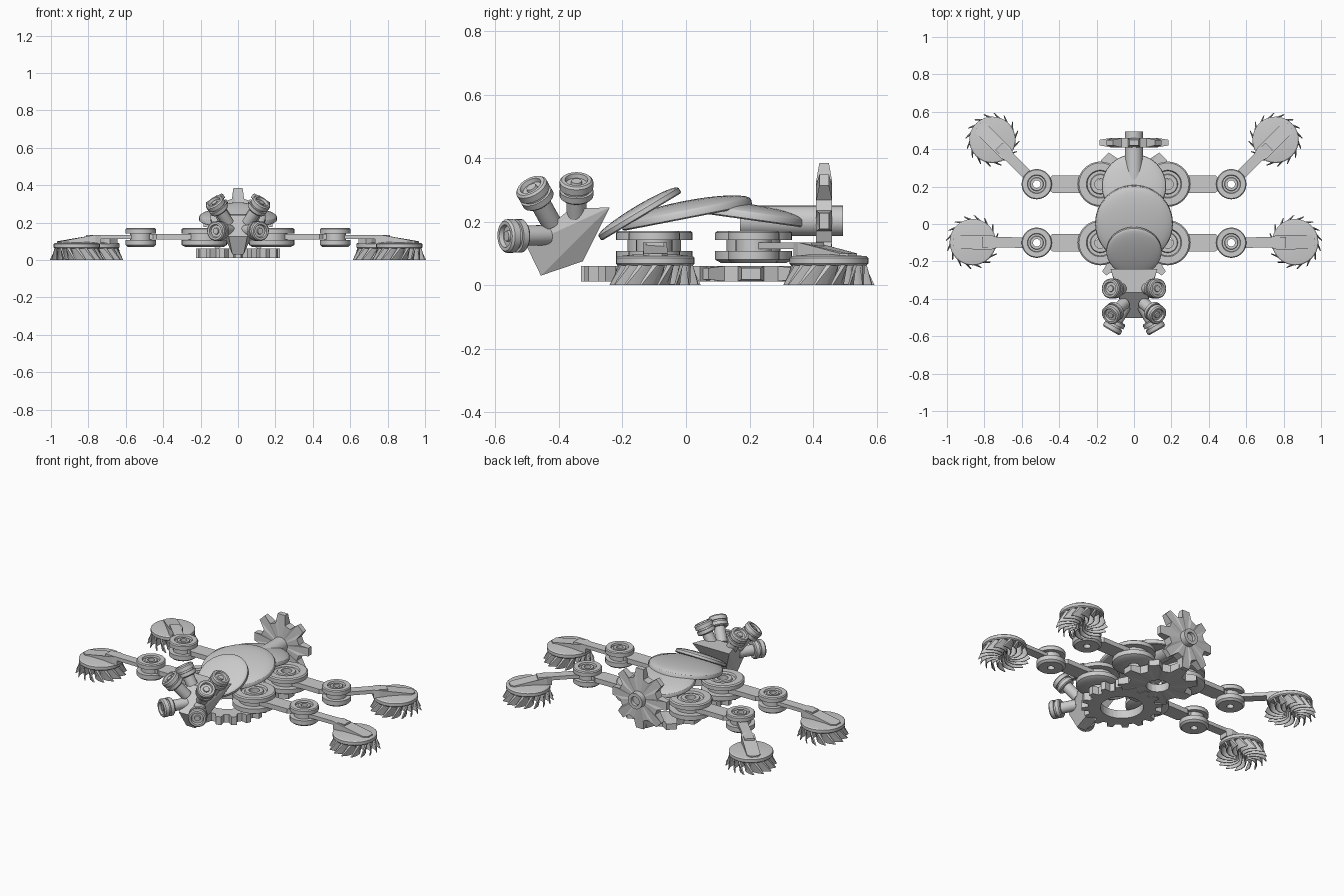
import bpy, bmesh, math
from mathutils import Matrix, Vector

cube = bpy.data.objects.get("Cube")
if cube:
    bpy.data.objects.remove(cube, do_unlink=True)

grey = bpy.data.materials.new("light_grey")
grey.use_nodes = True
GREY = (0.6, 0.6, 0.6, 1)
grey.diffuse_color = GREY
grey.node_tree.nodes["Principled BSDF"].inputs["Base Color"].default_value = GREY


def finish(name, bm, matrix=Matrix(), smooth=True):
    bmesh.ops.transform(bm, matrix=matrix, verts=bm.verts)
    bmesh.ops.recalc_face_normals(bm, faces=bm.faces)
    mesh = bpy.data.meshes.new(name)
    bm.to_mesh(mesh)
    bm.free()
    mesh.materials.append(grey)
    obj = bpy.data.objects.new(name, mesh)
    bpy.context.collection.objects.link(obj)
    if smooth:
        bpy.ops.object.select_all(action='DESELECT')
        obj.select_set(True)
        bpy.context.view_layer.objects.active = obj
        bpy.ops.object.shade_smooth_by_angle(angle=math.radians(30))
    return obj


def lathe(name, profile, matrix, closed=False, steps=32):
    """Spin (radius, height) points round the local z axis."""
    bm = bmesh.new()
    verts = [bm.verts.new((r, 0, z)) for r, z in profile]
    pairs = list(zip(verts, verts[1:]))
    if closed:
        pairs.append((verts[-1], verts[0]))
    edges = [bm.edges.new(p) for p in pairs]
    bmesh.ops.spin(bm, geom=verts + edges, axis=(0, 0, 1), cent=(0, 0, 0),
                   angle=math.tau, steps=steps, use_merge=True)
    bmesh.ops.remove_doubles(bm, verts=bm.verts, dist=1e-5)
    return finish(name, bm, matrix)


def prism(name, outline, z0, z1, matrix=Matrix()):
    bm = bmesh.new()
    face = bm.faces.new([bm.verts.new((x, y, z0)) for x, y in outline])
    ext = bmesh.ops.extrude_face_region(bm, geom=[face])["geom"]
    for v in ext:
        if isinstance(v, bmesh.types.BMVert):
            v.co.z = z1
    return finish(name, bm, matrix, False)


def gear(name, teeth, root, tip, hole, thick, matrix, taper=0.0):
    """Ring with tapered teeth, made of loops that share one angular layout."""
    bm = bmesh.new()
    loops = [[], [], [], []]
    for i in range(teeth):
        for frac, is_tip in ((-0.32, 0), (-0.17, 1), (0.17, 1), (0.32, 0)):
            a = math.tau * (i + frac) / teeth
            c, s = math.cos(a), math.sin(a)
            r, h = (tip, thick / 2 - taper) if is_tip else (root, thick / 2)
            for loop, rad, z in zip(loops, (hole, r, r, hole),
                                    (thick / 2, h, -h, -thick / 2)):
                loop.append(bm.verts.new((rad * c, rad * s, z)))
    n = teeth * 4
    for k in range(4):
        a, b = loops[k], loops[(k + 1) % 4]
        for i in range(n):
            j = (i + 1) % n
            bm.faces.new((a[i], a[j], b[j], b[i]))
    return finish(name, bm, matrix, False)


def at(x, y, z):
    return Matrix.Translation((x, y, z))


def aim(pos, direction):
    return at(*pos) @ Vector(direction).to_track_quat('Z', 'Y').to_matrix().to_4x4()


def joint(name, x, y, r, hole):
    """Two stacked discs with a waist and a raised ring on top."""
    profile = [(hole, 0.07), (r * 0.85, 0.07), (r, 0.08), (r, 0.107), (r * 0.7, 0.107),
               (r * 0.7, 0.142), (r, 0.142), (r, 0.165), (r * 0.94, 0.171),
               (r * 0.62, 0.171), (r * 0.58, 0.16), (r * 0.45, 0.16),
               (r * 0.42, 0.168), (hole, 0.168)]
    lathe(name, profile, at(x, y, 0), closed=True)


def foot_blades(name, x, y, side):
    """Swirl of thin curved claws below the foot disc."""
    bm = bmesh.new()
    count, steps = 16, 5
    for i in range(count):
        top, low = [], []
        for k in range(steps + 1):
            t = k / steps
            a = math.tau * i / count - 0.45 * t * t
            r = 0.03 + 0.088 * t
            rl = 0.03 + 0.114 * t
            al = a - 0.30 * t
            w = 0.20 * (1 - 0.3 * t)
            top.append([bm.verts.new((r * math.cos(a + d), r * math.sin(a + d), 0.067))
                        for d in (0, w)])
            low.append([bm.verts.new((rl * math.cos(al + d), rl * math.sin(al + d), 0.002 * (1 - t)))
                        for d in (0, 0.05)])
        for k in range(steps):
            p, q, u, v = top[k], top[k + 1], low[k], low[k + 1]
            for f in ((p[0], q[0], v[0], u[0]), (p[1], u[1], v[1], q[1]),
                      (p[0], p[1], q[1], q[0]), (u[0], v[0], v[1], u[1])):
                bm.faces.new(f)
        for k in (0, steps):
            bm.faces.new((top[k][0], top[k][1], low[k][1], low[k][0]))
    finish(name, bm, at(x, y, 0) @ Matrix.Diagonal((side, 1, 1, 1)))


# Legs
for side, side_name in ((1, "left"), (-1, "right")):
    for end, jy, fx, fy in (("front", -0.1, 0.862, -0.097), ("back", 0.213, 0.757, 0.45)):
        tag = f"{side_name}_{end}"
        knee = Vector((side * 0.52, jy, 0))
        foot = Vector((side * fx, fy, 0))
        joint(f"{tag}_shoulder", side * 0.18, jy, 0.121, 0.03)
        joint(f"{tag}_knee", knee.x, jy, 0.081, 0.02)
        half = [(0.07, 0.047), (0.255, 0.047), (0.275, 0.03), (0.30, 0.03)]
        outline = half + [(u, -v) for u, v in reversed(half)]
        turn = 0 if side > 0 else math.pi
        prism(f"{tag}_upper_arm", outline, 0.11, 0.139,
              at(side * 0.18, jy, 0) @ Matrix.Rotation(turn, 4, 'Z'))
        # Lower arm and the sloped pad at its end
        d = foot - knee
        length = d.length
        frame = at(*knee) @ Matrix.Rotation(math.atan2(d.y, d.x), 4, 'Z')
        prism(f"{tag}_lower_arm", [(0.04, -0.028), (length - 0.05, -0.028),
                                   (length - 0.05, 0.028), (0.04, 0.028)], 0.113, 0.135, frame)
        pad = prism(f"{tag}_pad", [(-0.13, -0.028), (-0.1, -0.038), (0.085, -0.038), (0.105, -0.02),
                                   (0.105, 0.02), (0.085, 0.038), (-0.1, 0.038), (-0.13, 0.028)],
                    0.085, 0.135, frame @ at(length, 0, 0))
        for v in pad.data.vertices:
            if v.co.z > 0.1 and (v.co - foot).dot(d) > 0:
                v.co.z = 0.1
        lathe(f"{tag}_foot_disc", [(0, 0.062), (0.118, 0.062), (0.124, 0.068), (0.124, 0.086),
                                   (0.118, 0.091), (0.06, 0.097), (0, 0.097)], at(foot.x, fy, 0))
        foot_blades(f"{tag}_foot_blades", foot.x, fy, side)

# Gears and tail axle
gear("front_ground_gear", 16, 0.19, 0.226, 0.12, 0.05, at(0, -0.105, 0.036))
gear("back_ground_gear", 8, 0.165, 0.222, 0.065, 0.048, at(0, 0.205, 0.036), 0.006)
tail = at(0, 0.435, 0.202) @ Matrix.Rotation(math.pi / 2, 4, 'X')
gear("tail_gear", 8, 0.13, 0.185, 0.04, 0.05, tail @ Matrix.Rotation(math.pi / 8 * 2, 4, 'Z'), 0.01)
lathe("tail_axle", [(0, 0.265), (0.048, 0.265), (0.048, -0.06), (0.028, -0.06),
                    (0.028, -0.04), (0, -0.04)], tail)


# Domed back shells
def shell(name, y, z, r, dome, rim, tilt):
    profile = [(0, 0), (r * 0.97, 0), (r, rim * 0.2), (r, rim)]
    for k in range(1, 9):
        a = k / 8 * math.pi / 2
        profile.append((r * math.cos(a) if k < 8 else 0, rim + dome * math.sin(a)))
    lathe(name, profile, at(0, y, z) @ Matrix.Rotation(math.radians(tilt), 4, 'X'), steps=48)


shell("rear_shell", 0.2, 0.205, 0.172, 0.03, 0.02, -8)
shell("middle_shell", 0.005, 0.21, 0.208, 0.036, 0.02, 11)
shell("front_shell", -0.14, 0.215, 0.147, 0.02, 0.018, 31)

# Faceted head
bm = bmesh.new()
for x, y, z in ((0.125, -0.24, 0.245), (0.04, -0.325, 0.075), (0.03, -0.457, 0.03),
                (0.05, -0.503, 0.125), (0.085, -0.365, 0.24)):
    for s in (-1, 1):
        bm.verts.new((s * x, y, z))
bmesh.ops.convex_hull(bm, input=bm.verts)
bmesh.ops.dissolve_limit(bm, angle_limit=0.05, verts=bm.verts, edges=bm.edges)
finish("head", bm, smooth=False)

# Six stalked eyes
eye = [(0, -0.12), (0.032, -0.12), (0.032, -0.03), (0.047, -0.03), (0.053, -0.024), (0.053, -0.004),
       (0.044, -0.004), (0.044, 0.006), (0.053, 0.006), (0.053, 0.028), (0.047, 0.035),
       (0.036, 0.035), (0.032, 0.022), (0.018, 0.022), (0.016, 0.03), (0, 0.03)]
for s, side_name in ((1, "left"), (-1, "right")):
    for label, pos, way in (("upper_eye", (0.112, -0.345, 0.302), (0.5, 0, 0.87)),
                            ("middle_eye", (0.112, -0.475, 0.287), (0.5, -0.42, 0.75)),
                            ("lower_eye", (0.105, -0.54, 0.155), (0.5, -0.87, -0.02))):
        lathe(f"{side_name}_{label}", eye, aim((s * pos[0], pos[1], pos[2]),
                                               (s * way[0], way[1], way[2])), steps=24)
